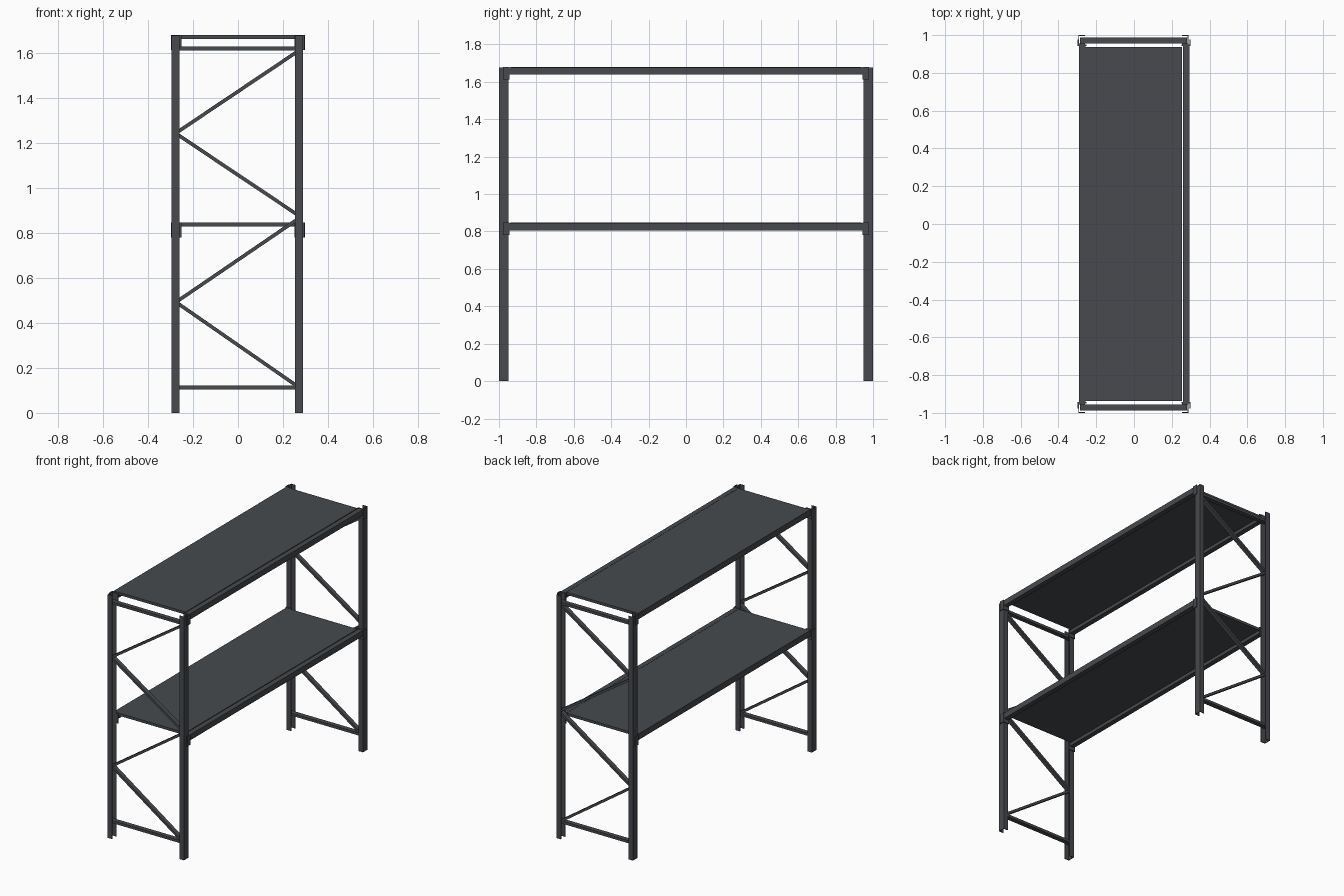
import bpy, bmesh, math
from mathutils import Matrix, Vector

if "Cube" in bpy.data.objects:
    bpy.data.objects.remove(bpy.data.objects["Cube"])

steel = bpy.data.materials.new("dark_grey_steel")
steel.diffuse_color = (0.063, 0.068, 0.076, 1)
steel.use_nodes = True
steel.node_tree.nodes["Principled BSDF"].inputs["Base Color"].default_value = steel.diffuse_color


def finish(name, bm):
    bmesh.ops.recalc_face_normals(bm, faces=bm.faces)
    me = bpy.data.meshes.new(name)
    bm.to_mesh(me)
    bm.free()
    me.materials.append(steel)
    ob = bpy.data.objects.new(name, me)
    bpy.context.collection.objects.link(ob)
    return ob


def prism(name, pts, z0, z1):
    """Extrude an xy outline from z0 to z1."""
    bm = bmesh.new()
    face = bm.faces.new([bm.verts.new((x, y, z0)) for x, y in pts])
    ext = bmesh.ops.extrude_face_region(bm, geom=[face])
    bmesh.ops.translate(bm, vec=(0, 0, z1 - z0),
                        verts=[v for v in ext["geom"] if isinstance(v, bmesh.types.BMVert)])
    return finish(name, bm)


def box(name, x, y, z):
    return prism(name, [(x[0], y[0]), (x[1], y[0]), (x[1], y[1]), (x[0], y[1])], *z)


def strut(name, a, b, width, depth):
    """Flat-sided bar between two points in an xz plane."""
    a, b = Vector(a), Vector(b)
    d = b - a
    bm = bmesh.new()
    bmesh.ops.create_cube(bm, size=1, matrix=(
        Matrix.Translation((a + b) / 2)
        @ Matrix.Rotation(-math.atan2(d.z, d.x), 4, 'Y')
        @ Matrix.Diagonal((d.length, depth, width, 1))))
    return finish(name, bm)


TOP = 1.68
LEVELS = {"lower": 0.847, "upper": TOP}
T = 0.005   # sheet thickness

for sy, end in ((-1, "front"), (1, "back")):
    # channel posts, open towards the middle of the frame
    for sx, side in ((-1, "left"), (1, "right")):
        xo, xi = (0.295, 0.260) if sx < 0 else (0.288, 0.254)
        outline = [(xo, 1.0), (xi, 1.0), (xi, 1.0 - T), (xo - T, 1.0 - T),
                   (xo - T, 0.95 + T), (xi, 0.95 + T), (xi, 0.95), (xo, 0.95)]
        prism(f"{end}_{side}_post", [(sx * x, sy * y) for x, y in outline], 0, TOP - 0.002)
        # angle brackets wrapping the post where the beams hook on
        for level, z in LEVELS.items():
            corner = [(0.299, 0.978), (0.299, 0.943), (0.251, 0.943),
                      (0.251, 0.949), (0.293, 0.949), (0.293, 0.978)]
            prism(f"{end}_{side}_{level}_bracket",
                  [(sx * x, sy * y) for x, y in corner], z - 0.067, z)

    # horizontal ties and zigzag bracing of the end frame
    yc = sy * 0.972
    for part, z in (("bottom", 0.113), ("top", 1.621)):
        box(f"{end}_{part}_tie", (-0.285, 0.28), (yc - 0.016, yc + 0.016), (z - 0.009, z + 0.009))
    zig = [(0.113, 0.49), (0.866, 0.495), (0.876, 1.240), (1.612, 1.247)]
    for i, (zr, zl) in enumerate(zig):
        strut(f"{end}_diagonal_brace_{i + 1}", (0.272, yc, zr), (-0.272, yc, zl), 0.016, 0.03)

# long beams and shelf boards
for level, z in LEVELS.items():
    box(f"{level}_left_beam", (-0.292, -0.258), (-0.945, 0.945), (z - 0.041, z - 0.002))
    box(f"{level}_right_beam", (0.259, 0.293), (-0.945, 0.945), (z - 0.041, z - 0.002))
    box(f"{level}_shelf", (-0.291, 0.255), (-0.937, 0.937), (z - 0.018, z))
